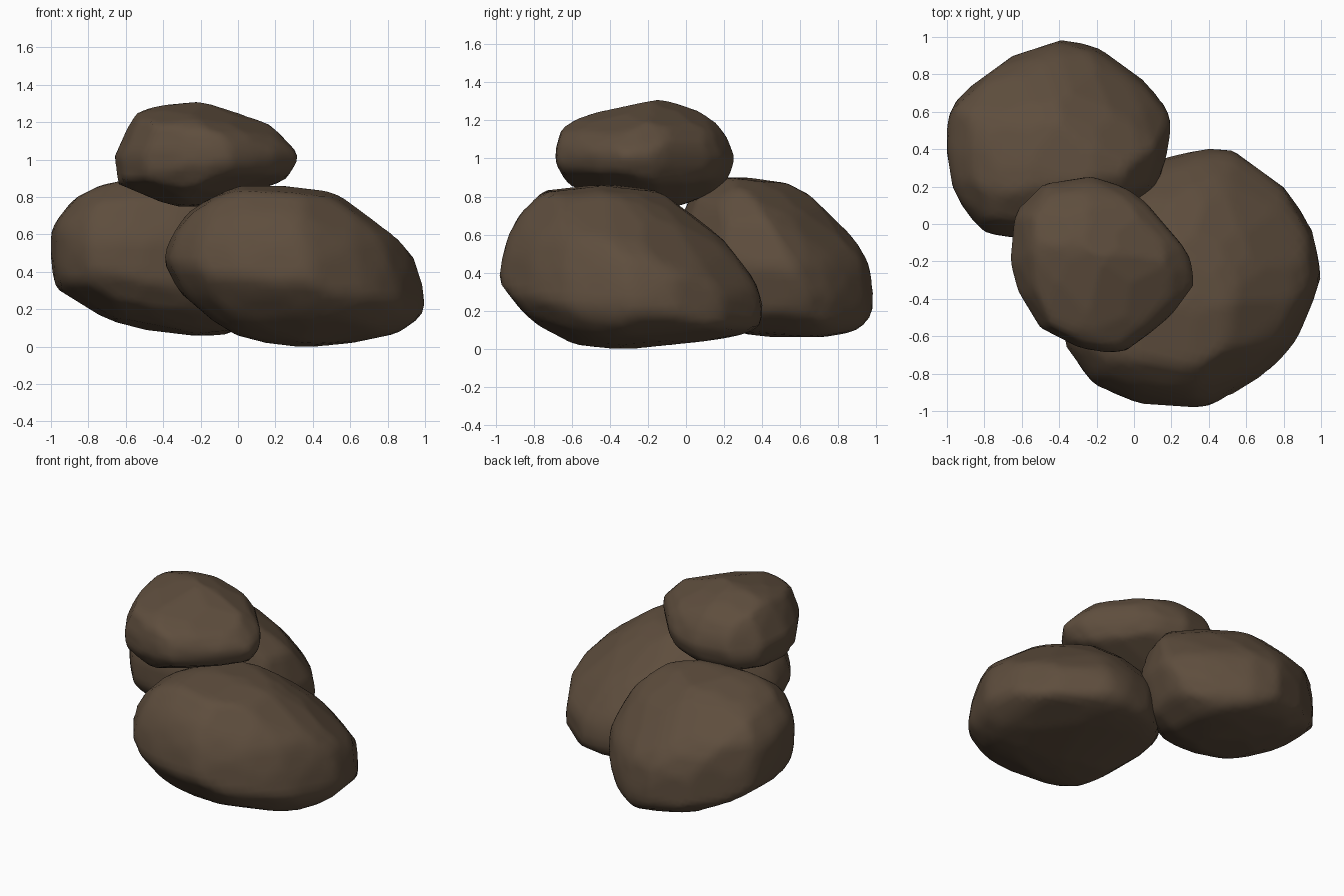
import bpy, bmesh, math
from mathutils import Vector

stone = bpy.data.materials.new("brown stone")
stone.diffuse_color = (0.112, 0.075, 0.047, 1)


def reach(outline, c, n):
    """How far an outline extends from c along the 2D direction n."""
    return max((p[0] - c[0]) * n[0] + (p[1] - c[1]) * n[1] for p in outline)


def sphere(sub):
    bm = bmesh.new()
    bmesh.ops.create_icosphere(bm, subdivisions=sub, radius=1)
    return bm


def boulder(name, centre, front, side, top, bulges):
    """Carve a sphere with planes that blend the three outlines."""
    cx, cy, cz = centre
    planes = []
    tool = sphere(4)
    for v in tool.verts:
        x, y, z = n = v.co.normalized()
        xz = lambda a, b: reach(front, (cx, cz), (a, b))
        yz = lambda a, b: reach(side, (cy, cz), (a, b))
        xy = lambda a, b: reach(top, (cx, cy), (a, b))
        # exact for ellipsoids, and keeps each outline in its own view
        h2 = xz(x, z) ** 2 + yz(y, z) ** 2 + xy(x, y) ** 2
        h2 -= (xz(x, 0) ** 2 + xy(x, 0) ** 2) / 2
        h2 -= (yz(y, 0) ** 2 + xy(0, y) ** 2) / 2
        h2 -= (xz(0, z) ** 2 + yz(0, z) ** 2) / 2
        h = math.sqrt(max(h2, 0.01))
        # fuller or flatter corners, fading out on the three outlines
        for d, amount in bulges:
            c = Vector(d).normalized().dot(n)
            h += amount * math.exp(-9 * (1 - c)) * min(1, 7 * abs(x * y * z))
        planes.append((n.copy(), h))
    tool.free()
    bm = sphere(5)
    for v in bm.verts:
        d = v.co.normalized()
        r = min(h / c for n, h in planes if (c := d.dot(n)) > 0.15)
        v.co = Vector(centre) + d * r
    for f in bm.faces:
        f.smooth = True
    mesh = bpy.data.meshes.new(name)
    bm.to_mesh(mesh)
    bm.free()
    mesh.materials.append(stone)
    bpy.context.collection.objects.link(bpy.data.objects.new(name, mesh))


# large boulder, front right
boulder("large_boulder", (0.30, -0.29, 0.43),
    [(-.40, .46), (-.36, .58), (-.26, .72), (-.15, .79), (.02, .86), (.40, .84),
     (.55, .81), (.82, .61), (.92, .51), (.98, .36), (1.0, .23), (.97, .15),
     (.85, .07), (.42, .0), (.15, .02), (0, .06), (-.12, .13), (-.30, .28)],
    [(-.99, .36), (-.94, .59), (-.88, .70), (-.75, .83), (-.50, .86), (-.28, .85),
     (-.15, .83), (-.03, .75), (.20, .56), (.37, .33), (.40, .20), (.38, .12),
     (.32, .08), (.10, .04), (-.35, .0), (-.57, .02), (-.78, .12), (-.90, .24)],
    [(-.36, -.67), (-.22, -.86), (0, -.95), (.36, -.98), (.44, -.96), (.70, -.80),
     (.85, -.65), (.94, -.46), (1.0, -.28), (.96, -.05), (.80, .20), (.52, .40),
     (.40, .41), (.17, .36), (-.05, .20), (-.28, -.10), (-.40, -.40)],
    [((1, 1, .8), .06), ((1, 1, 2.5), -.08), ((-1, 1, 1), .03), ((-1, 1, -1), .04)])

# middle boulder, back left
boulder("back_boulder", (-0.40, 0.45, 0.48),
    [(-1.0, .60), (-1.0, .47), (-.97, .31), (-.65, .13), (-.25, .06), (-.05, .07),
     (.12, .18), (.20, .42), (.14, .65), (0, .82), (-.20, .89), (-.55, .90),
     (-.70, .87), (-.86, .80), (-.97, .67)],
    [(.98, .20), (.98, .30), (.95, .46), (.89, .56), (.63, .82), (.55, .86),
     (.30, .90), (.20, .90), (.02, .78), (-.07, .55), (-.06, .35), (.05, .20),
     (.30, .08), (.70, .06), (.88, .09), (.95, .14)],
    [(-1.0, .43), (-.99, .57), (-.95, .66), (-.65, .90), (-.39, .985), (-.19, .94),
     (.05, .77), (.19, .60), (.20, .52), (.17, .35), (.12, .20), (-.20, -.02),
     (-.50, -.07), (-.66, -.07), (-.80, -.04), (-.92, .10), (-.97, .20)],
    [((-1, 1, 1), .06), ((1, 1, 2), -.06)])

# small boulder resting on the other two
boulder("top_boulder", (-0.17, -0.21, 1.02),
    [(-.66, 1.02), (-.62, 1.08), (-.54, 1.25), (-.40, 1.29), (-.20, 1.31), (0, 1.25),
     (.15, 1.20), (.27, 1.09), (.32, 1.03), (.31, .98), (.25, .89), (-.05, .80),
     (-.20, .75), (-.32, .75), (-.45, .79), (-.64, .87)],
    [(-.69, 1.05), (-.66, 1.15), (-.60, 1.20), (-.40, 1.26), (-.14, 1.31), (.06, 1.25),
     (.15, 1.19), (.21, 1.11), (.25, 1.0), (.22, .90), (.15, .82), (-.05, .75),
     (-.30, .76), (-.62, .86), (-.69, .97)],
    [(-.65, -.10), (-.63, .07), (-.48, .22), (-.22, .26), (-.05, .20), (.05, .13),
     (.25, -.10), (.30, -.18), (.32, -.32), (.20, -.48), (-.04, -.67), (-.15, -.68),
     (-.30, -.65), (-.50, -.55), (-.62, -.35), (-.66, -.20)],
    [((1, 1, 1), .03)])
